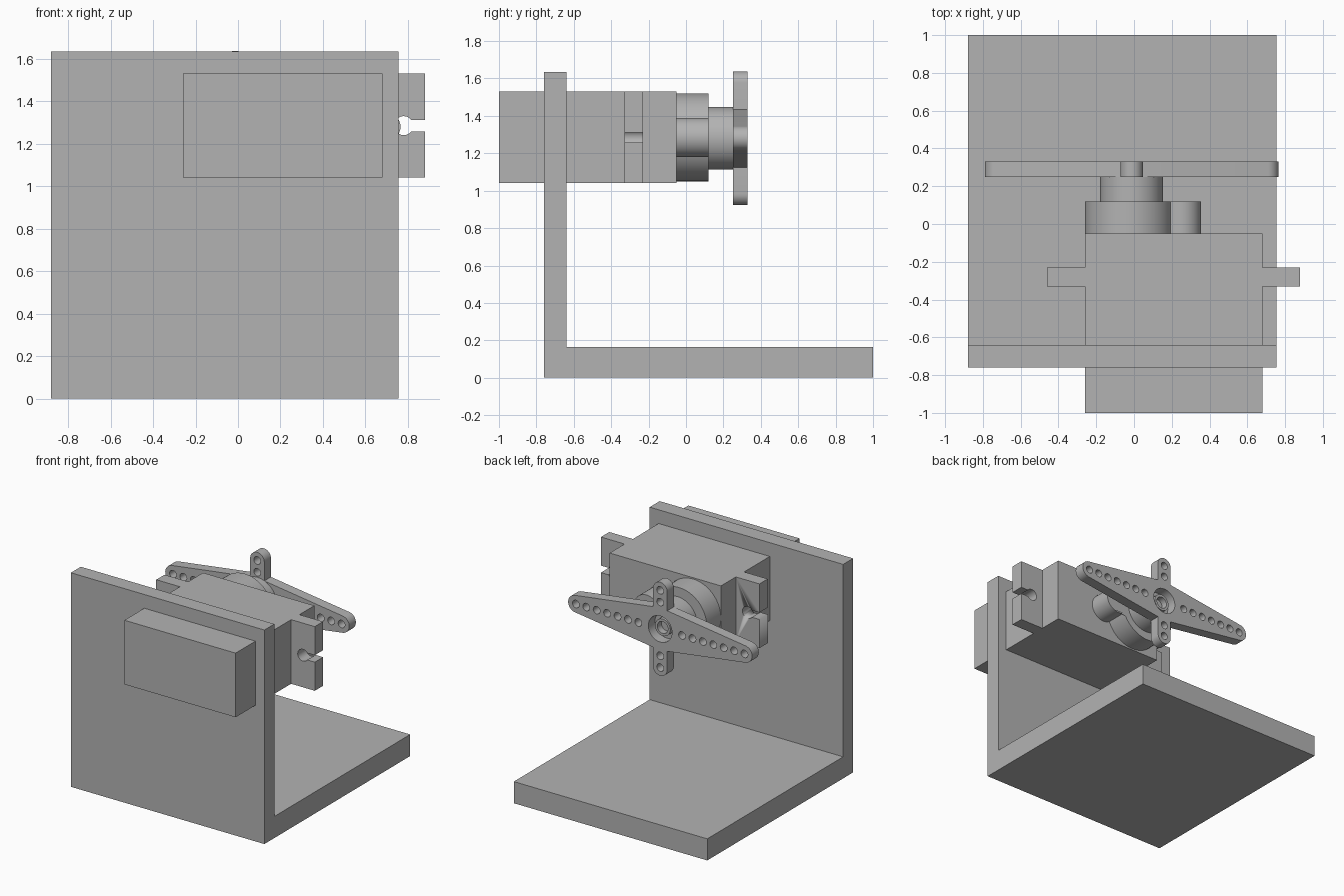
import bpy, bmesh
from math import pi, cos, sin, radians
from mathutils import Euler, Matrix

cube = bpy.data.objects.get("Cube")
if cube:
    bpy.data.objects.remove(cube)

grey = bpy.data.materials.new("plain grey")
grey.use_nodes = True
COLOUR = (0.45, 0.45, 0.45, 1)
grey.diffuse_color = COLOUR
grey.node_tree.nodes["Principled BSDF"].inputs["Base Color"].default_value = COLOUR

# Extrusion directions for flat profiles
TURN = {"x": (pi / 2, 0, pi / 2), "y": (pi / 2, 0, 0), "z": (0, 0, 0)}


def arc(cx, cy, r, start=0, end=360, steps=16):
    count = steps if end - start == 360 else steps + 1
    angles = [radians(start + (end - start) * i / steps) for i in range(count)]
    return [(cx + r * cos(a), cy + r * sin(a)) for a in angles]


def prism(name, loops, axis, low, high):
    """Extrude an outline, with inner loops as holes, along an axis."""
    curve = bpy.data.curves.new(name, "CURVE")
    curve.dimensions = "2D"
    curve.fill_mode = "BOTH"
    curve.extrude = (high - low) / 2
    for loop in loops:
        spline = curve.splines.new("POLY")
        spline.points.add(len(loop) - 1)
        for point, (u, v) in zip(spline.points, loop):
            point.co = (u, v, 0, 1)
        spline.use_cyclic_u = True
    temp = bpy.data.objects.new(name, curve)
    bpy.context.collection.objects.link(temp)
    mesh = bpy.data.meshes.new_from_object(
        temp.evaluated_get(bpy.context.evaluated_depsgraph_get()))
    bpy.data.objects.remove(temp)
    # Weld the caps to the walls and turn the profile into place
    bm = bmesh.new()
    bm.from_mesh(mesh)
    bmesh.ops.remove_doubles(bm, verts=bm.verts, dist=0.0001)
    shift = [(low + high) / 2 if a == axis else 0 for a in "xyz"]
    bm.transform(Matrix.Translation(shift) @ Euler(TURN[axis]).to_matrix().to_4x4())
    bmesh.ops.recalc_face_normals(bm, faces=bm.faces)
    bm.to_mesh(mesh)
    bm.free()
    mesh.materials.clear()
    mesh.materials.append(grey)
    obj = bpy.data.objects.new(name, mesh)
    bpy.context.collection.objects.link(obj)
    bpy.ops.object.select_all(action="DESELECT")
    obj.select_set(True)
    bpy.context.view_layer.objects.active = obj
    bpy.ops.object.shade_smooth_by_angle(angle=radians(35))
    return obj


# L-shaped bracket
prism("bracket", [[(-0.76, 0), (1, 0), (1, 0.165), (-0.64, 0.165),
                   (-0.64, 1.635), (-0.76, 1.635)]], "x", -0.88, 0.755)

# Motor body with two mounting ears
MID_Z = 1.285
left, right, ear = -0.26, 0.68, 0.2
body = prism("motor_body", [[
    (left, -1), (right, -1), (right, -0.33), (right + ear, -0.33),
    (right + ear, -0.23), (right, -0.23), (right, -0.05), (left, -0.05),
    (left, -0.23), (left - ear, -0.23), (left - ear, -0.33), (left, -0.33)]],
    "z", 1.04, 1.53)

# Keyhole slots through the ears
for side, x, turn in (("left", right + ear / 2, 0), ("right", left - ear / 2, 180)):
    reach = 0.2 * cos(radians(turn))
    slot = arc(x, MID_Z, 0.045, turn + 36, turn + 324)
    slot += [(x + reach, MID_Z - 0.027 * cos(radians(turn))),
             (x + reach, MID_Z + 0.027 * cos(radians(turn)))]
    cutter = prism(side + "_slot_cutter", [slot], "y", -0.4, -0.15)
    cutter.hide_render = True
    cutter.hide_set(True)
    cutter.display_type = "WIRE"
    cut = body.modifiers.new(side + "_slot", "BOOLEAN")
    cut.operation = "DIFFERENCE"
    cut.solver = "EXACT"
    cut.object = cutter

# Gear housing: large round boss joined to a small one
prism("gear_housing", [arc(-0.025, MID_Z, 0.235, 22, 338, 48)
                       + arc(0.25, MID_Z, 0.105, -123, 123, 24)], "y", -0.05, 0.12)

# Output hub and shaft
CX, CZ = -0.0125, 1.28
prism("output_hub", [arc(CX, CZ, 0.167, steps=48)], "y", 0.12, 0.25)
prism("output_shaft", [arc(CX, CZ, 0.065, steps=24), arc(CX, CZ, 0.045, steps=24)],
      "y", 0.25, 0.3)

# Four-armed horn: two long tapered arms, two short straight ones
LONG, SHORT, TIP, HALF, ROOT = 0.7125, 0.2975, 0.065, 0.06, 0.155
outline = arc(CX + LONG, CZ, TIP, -82, 82)
outline += [(CX + HALF, CZ + ROOT)] + arc(CX, CZ + SHORT, HALF, 0, 180)
outline += [(CX - HALF, CZ + ROOT)] + arc(CX - LONG, CZ, TIP, 98, 262)
outline += [(CX - HALF, CZ - ROOT)] + arc(CX, CZ - SHORT, HALF, 180, 360)
outline += [(CX + HALF, CZ - ROOT)]
holes = [arc(CX, CZ, 0.1, steps=32)]
for sign in (-1, 1):
    holes += [arc(CX + sign * (LONG - 0.088 * i), CZ, 0.029) for i in range(7)]
    holes += [arc(CX, CZ + sign * d, 0.029) for d in (0.205, 0.295)]
prism("horn", [outline] + holes, "y", 0.25, 0.33)
